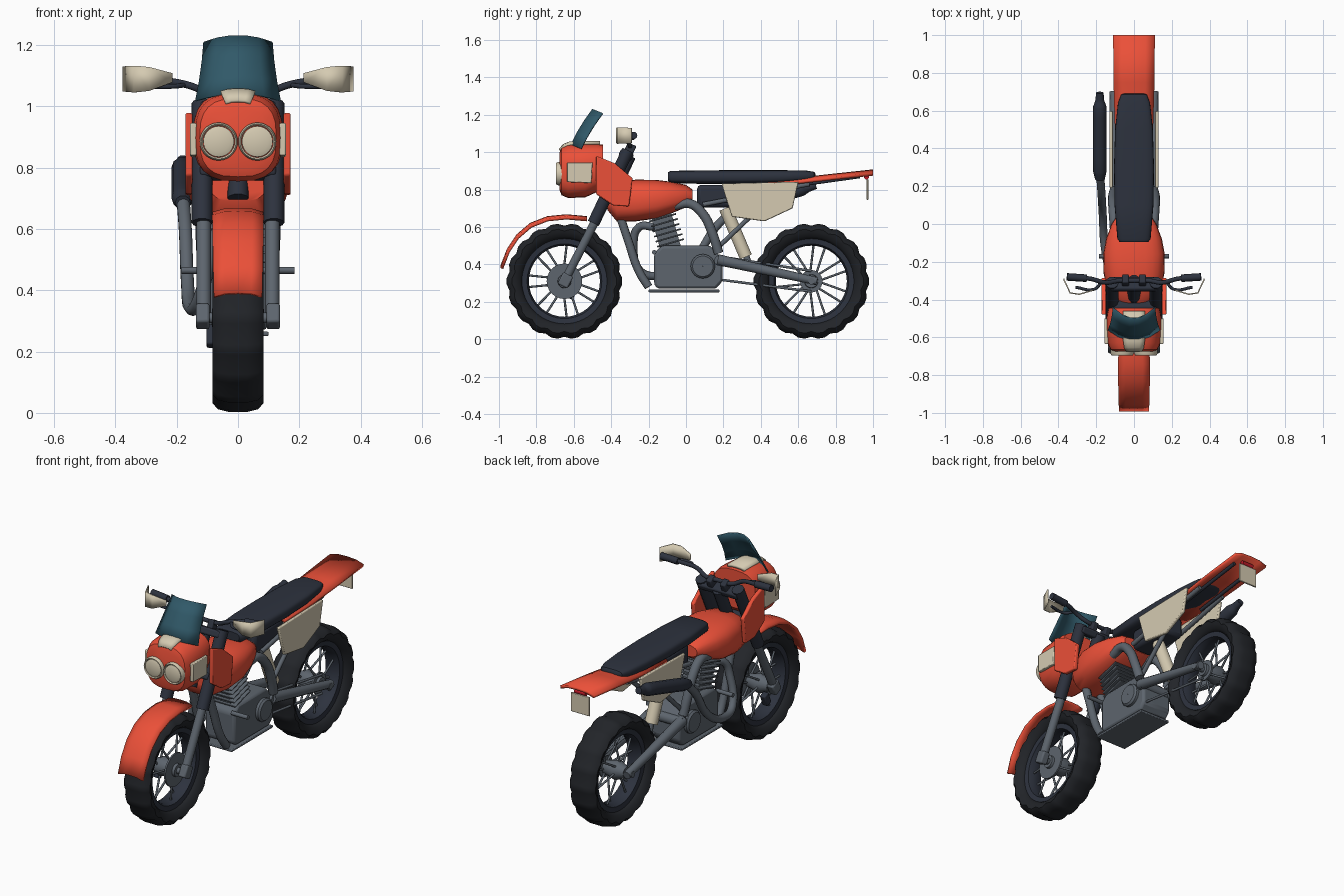
import bpy, bmesh, math
from mathutils import Vector, Matrix

if "Cube" in bpy.data.objects:
    bpy.data.objects.remove(bpy.data.objects["Cube"])

def mat(name, *c):
    m = bpy.data.materials.new(name)
    m.diffuse_color = (*c, 1)
    m.use_nodes = True
    m.node_tree.nodes["Principled BSDF"].inputs["Base Color"].default_value = m.diffuse_color
    return m

RED, CREAM = mat("red", .83, .08, .04), mat("cream", .66, .59, .44)
DARK, TYRE = mat("dark", .026, .032, .048), mat("rubber", .016, .018, .022)
TEAL, METAL = mat("teal", .03, .1, .14), mat("metal", .11, .13, .155)
LAMP = mat("tail_red", .5, .01, .02)

def finish(ob, m, mirror=False, bevel=0, thick=0):
    ob.data.materials.clear()
    ob.data.materials.append(m)
    if thick:
        s = ob.modifiers.new("thick", 'SOLIDIFY'); s.thickness = thick; s.offset = 0
    if bevel:
        b = ob.modifiers.new("bevel", 'BEVEL'); b.width = bevel; b.segments = 2
    if mirror:
        ob.modifiers.new("mirror", 'MIRROR')
    return ob

def grid(name, rows, m, closed=False, loop=False, caps=False, **kw):
    """Skin rows of points; closed joins each row's ends, loop joins last row to first."""
    bm = bmesh.new()
    v = [[bm.verts.new(p) for p in r] for r in rows]
    n, k = len(v), len(v[0])
    for i in range(n if loop else n - 1):
        for j in range(k if closed else k - 1):
            a, b = v[i], v[(i + 1) % n]
            bm.faces.new((a[j], a[(j + 1) % k], b[(j + 1) % k], b[j]))
    if caps:
        bm.faces.new(v[0]); bm.faces.new(v[-1])
    bmesh.ops.recalc_face_normals(bm, faces=bm.faces)
    me = bpy.data.meshes.new(name); bm.to_mesh(me); bm.free()
    ob = bpy.data.objects.new(name, me)
    bpy.context.collection.objects.link(ob)
    return finish(ob, m, **kw)

def loft(name, rings, m, e=2.8, n=24, **kw):
    """Superellipse sections along y: (y, half width, z low, z high)."""
    p = lambda c: math.copysign(abs(c) ** (2 / e), c)
    ang = [2 * math.pi * i / n for i in range(n)]
    rows = [[(w * p(math.cos(a)), y, (z0 + z1) / 2 + (z1 - z0) / 2 * p(math.sin(a))) for a in ang]
            for y, w, z0, z1 in rings]
    return grid(name, rows, m, closed=True, caps=True, **kw)

def plate(name, outline, x0, x1, m, **kw):
    return grid(name, [[(x, y, z) for y, z in outline] for x in (x0, x1)], m, closed=True, caps=True, **kw)

def strip(name, path, m, drop, thick=.016):
    """Arched sheet following a (y, z, half width) path."""
    rows = [[(s * w, y, z - drop * d) for s, d in ((-1, 1), (-.55, .15), (0, 0), (.55, .15), (1, 1))]
            for y, z, w in path]
    return grid(name, rows, m, thick=thick)

def lathe(name, prof, c, m, n=32, closed=True, lugs=0):
    """Turn an (x, radius) profile about an axle at c = (y, z)."""
    rows = []
    for i in range(n):
        a = 2 * math.pi * i / n
        cut = lugs if i % 3 == 0 else 0
        rows.append([(x, c[0] + (r - cut * (r > .27)) * math.sin(a),
                      c[1] + (r - cut * (r > .27)) * math.cos(a)) for x, r in prof])
    return grid(name, rows, m, closed=closed, loop=True)

def tube(name, paths, r, m, mirror=False, radii=None):
    cu = bpy.data.curves.new(name, 'CURVE')
    cu.dimensions = '3D'; cu.bevel_depth = r; cu.bevel_resolution = 3; cu.use_fill_caps = True
    for pts in paths:
        s = cu.splines.new('BEZIER'); s.bezier_points.add(len(pts) - 1)
        s.resolution_u = 1 if len(pts) == 2 else 5
        for i, (b, p) in enumerate(zip(s.bezier_points, pts)):
            b.co = p; b.handle_left_type = b.handle_right_type = 'AUTO'
            b.radius = radii[i] if radii else 1
    ob = bpy.data.objects.new(name, cu)
    bpy.context.collection.objects.link(ob)
    bpy.ops.object.select_all(action='DESELECT')
    ob.select_set(True); bpy.context.view_layer.objects.active = ob
    bpy.ops.object.convert(target='MESH')
    return finish(bpy.context.object, m, mirror)

def box(name, loc, size, m, rx=0, **kw):
    M = Matrix.Translation(loc) @ Matrix.Rotation(rx, 4, 'X')
    sq = ((-.5, -.5), (.5, -.5), (.5, .5), (-.5, .5))
    rows = [[M @ Vector((a * size[0], b * size[1], h * size[2])) for a, b in sq] for h in (-.5, .5)]
    return grid(name, rows, m, closed=True, caps=True, **kw)

def wheel(name, y, disc):
    c = (y, .31)
    half = [(.045, .225), (.066, .24), (.078, .262), (.083, .28), (.066, .3), (.03, .309)]
    lathe(name + "_tyre", half + [(-x, r) for x, r in half[::-1]], c, TYRE, 54, lugs=.012)
    rim = [(.05, .24), (.045, .2), (.02, .19)]
    lathe(name + "_rim", rim + [(-x, r) for x, r in rim[::-1]], c, DARK, 36)
    lathe(name + "_hub", [(.07, .001), (.07, .035), (.03, .04), (-.03, .055), (-.085, .03), (-.085, .001)],
          c, METAL, 20, closed=False)
    lathe(name + "_disc", [(.045, .001), (.045, disc), (.055, disc), (.055, .001)], c, METAL, 24, closed=False)
    at = lambda x, r, a: (x, y + r * math.sin(a), .31 + r * math.cos(a))
    spokes = []
    for k in range(14):
        a, s = 2 * math.pi * (k // 2 + .25) / 7, (-1) ** k
        spokes.append([at(s * .04, .03, a + s * .5), at(s * .012, .2, a + s * .16)])
    tube(name + "_spokes", spokes, .006, METAL)
    tube(name + "_axle", [[(-.13, y, .31), (.13, y, .31)]], .018, METAL)

# wheels
wheel("front_wheel", -.65, .095)
wheel("rear_wheel", .67, .06)

# front fork, clamps and steering head
tube("fork_lower", [[(.112, -.65, .31), (.112, -.47, .66)]], .024, METAL, True)
tube("fork_upper", [[(.117, -.495, .62), (.117, -.31, 1.01)]], .034, DARK, True)
box("fork_foot", (.115, -.645, .315), (.045, .06, .07), METAL, -.48, mirror=True, bevel=.008)
box("brake_caliper", (-.085, -.61, .25), (.035, .04, .07), DARK, -.4, bevel=.006)
for nm, y, z in (("upper_clamp", -.32, .985), ("lower_clamp", -.42, .78)):
    box(nm, (0, y, z), (.25, .075, .04), DARK, -.44, bevel=.01)
tube("steering_head", [[(0, -.43, .7), (0, -.3, .98)]], .034, DARK)

# fenders and tail
strip("front_fender", [(-.985, .39, .078), (-.95, .48, .08), (-.9, .555, .081), (-.83, .615, .082),
                       (-.74, .65, .082), (-.64, .66, .08), (-.53, .65, .075)], RED, .012)
strip("tail_fender", [(.3, .835, .09), (.55, .85, .1), (.75, .873, .106), (1, .9, .108)], RED, .018)
box("rear_plate", (0, .97, .8), (.12, .01, .11), CREAM, bevel=.003)
tube("tail_light", [[(-.035, .965, .868), (.035, .965, .868)]], .014, LAMP)
tube("tail_braces", [[(.06, .5, .81), (.06, .93, .87)]], .01, DARK, True)

# headlight fairing with twin lamps and panels
loft("headlight_fairing", [(-.675, .1, .795, 1.0), (-.665, .125, .77, 1.025), (-.63, .14, .755, 1.04),
     (-.54, .146, .758, 1.045), (-.48, .144, .785, 1.045), (-.445, .135, .82, 1.04)], RED)
for s in (-1, 1):
    def lamp(nm, prof):
        rows = [[(s * .063 + r * math.cos(a), y, .885 + r * math.sin(a))
                 for a in [math.pi * i / 14 for i in range(28)]] for y, r in prof]
        grid(nm, rows, CREAM, closed=True, caps=True)
    lamp("headlight_ring", [(-.64, .062), (-.685, .062), (-.695, .057), (-.69, .052), (-.66, .052)])
    lamp("headlight_lens", [(-.66, .051), (-.69, .05), (-.696, .035)])
plate("fairing_side_panel", [(-.635, .84), (-.505, .835), (-.5, .945), (-.635, .945)], .135, .156, CREAM,
      mirror=True, bevel=.004)
strip("fairing_top_panel", [(-.672, 1.015, .04), (-.65, 1.038, .05), (-.62, 1.05, .055), (-.46, 1.053, .055)],
      CREAM, .008)
# windshield
screen = []
for t in (0, .33, .67, 1):
    w, y, z = .137 - .026 * t - .004 * math.sin(3 * t), -.615 + .085 * t + .03 * t * t, 1.04 + .19 * t
    screen.append([(w * u, y + .055 * u * u, z - .022 * u * u) for u in (-1, -.6, -.2, .2, .6, 1)])
grid("windshield", screen, TEAL, thick=.008)

# tank, shrouds, seat
loft("fuel_tank", [(-.42, .09, .69, .8), (-.37, .13, .63, .835), (-.27, .16, .63, .853), (-.16, .163, .645, .852),
     (-.08, .148, .672, .842), (0, .118, .705, .825), (.035, .095, .73, .8)], RED)
plate("tank_shroud", [(-.48, .98), (-.38, .94), (-.285, .86), (-.305, .71), (-.39, .715), (-.48, .775)],
      .148, .172, RED, mirror=True, bevel=.006)
loft("seat", [(-.095, .075, .845, .893), (-.08, .088, .835, .9), (.1, .103, .83, .903), (.3, .106, .83, .904),
     (.5, .1, .835, .904), (.64, .085, .845, .902), (.685, .068, .855, .895), (.692, .05, .86, .885)], DARK, e=3.5)
plate("side_number_panel", [(.19, .832), (.6, .842), (.57, .7), (.42, .63), (.245, .655)], .112, .13, CREAM,
      mirror=True, bevel=.005)

# engine, finned cylinder and skid plate
plate("engine_case", [(-.17, .29), (-.15, .27), (.16, .27), (.195, .31), (.195, .43), (.13, .5), (-.13, .5),
      (-.17, .46)], -.095, .095, METAL, bevel=.02)
lathe("engine_cover", [(-.12, .001), (-.12, .055), (-.11, .065), (.11, .065), (.12, .055), (.12, .001)],
      (.09, .39), METAL, 24, closed=False)
box("cylinder_core", (0, -.11, .585), (.11, .11, .23), METAL, .28)
for i in range(7):
    box("cylinder_fin", (0, -.082 - .0085 * i, .515 + .027 * i), (.18, .15, .009), METAL, .28, bevel=.003)
box("skid_plate", (0, -.01, .258), (.2, .38, .014), METAL, bevel=.004)
tube("foot_peg", [[(.08, -.17, .465), (.185, -.17, .465)]], .012, METAL, True)

# frame tubes
tube("down_tube", [[(.05, -.36, .68), (.055, -.31, .53), (.06, -.25, .36), (.065, -.2, .28)]], .023, METAL, True)
tube("frame_bend", [[(.1, -.06, .715), (.105, .02, .725), (.11, .09, .67), (.112, .14, .57), (.105, .175, .46)]],
     .026, METAL, True)
tube("sub_frame", [[(.085, .16, .48), (.085, .38, .69)], [(.085, .09, .72), (.085, .4, .78), (.08, .66, .83)]],
     .013, METAL, True)
box("air_box", (0, .2, .765), (.13, .28, .12), DARK, bevel=.02)

# swing arm, shock and chain
tube("swing_arm", [[(.095, .17, .425), (.108, .7, .31)]], .028, METAL, True, radii=[1.1, .8])
tube("swing_pivot", [[(-.11, .18, .42), (.11, .18, .42)]], .03, METAL)
tube("shock_body", [[(0, .21, .7), (0, .32, .44)]], .036, CREAM)
tube("shock_rod", [[(0, .32, .45), (0, .34, .39)]], .018, METAL)
tube("chain", [[(.07, .13, .325), (.07, .67, .255)], [(.07, .13, .45), (.07, .67, .365)]], .007, METAL)

# exhaust
tube("exhaust_pipe", [[(-.03, -.17, .6), (-.06, -.25, .6), (-.09, -.28, .5), (-.13, -.24, .36), (-.155, -.12, .345),
     (-.165, .04, .43), (-.172, .16, .6), (-.18, .27, .705)]], .022, METAL)
tube("muffler", [[(-.18, .235, .685), (-.181, .28, .7), (-.181, .62, .8), (-.181, .655, .81), (-.181, .695, .822)]],
     .036, DARK, radii=[.7, 1, 1, .65, .55])

# handlebar, grips, levers and hand guards
tube("handlebar", [[(0, -.3, 1.035), (.08, -.3, 1.035), (.15, -.31, 1.065), (.23, -.29, 1.082), (.35, -.28, 1.09)]],
     .012, DARK, True)
tube("grip", [[(.25, -.287, 1.084), (.355, -.28, 1.09)]], .02, DARK, True)
tube("brake_lever", [[(.17, -.305, 1.07), (.21, -.345, 1.065), (.31, -.335, 1.065)]], .008, DARK, True)
box("bar_clamp", (.045, -.3, 1.015), (.035, .05, .06), DARK, -.44, mirror=True, bevel=.006)
guard = [(.215, -.35, 1.078, 1.108), (.29, -.372, 1.05, 1.128), (.338, -.365, 1.045, 1.132), (.373, -.29, 1.048, 1.13)]
grid("hand_guard", [[(x, y, a), (x, y, b)] for x, y, a, b in guard], CREAM, mirror=True, thick=.007)

# shading
bpy.ops.object.select_all(action='SELECT')
bpy.context.view_layer.objects.active = bpy.context.scene.objects[0]
bpy.ops.object.shade_smooth_by_angle(angle=math.radians(40))
